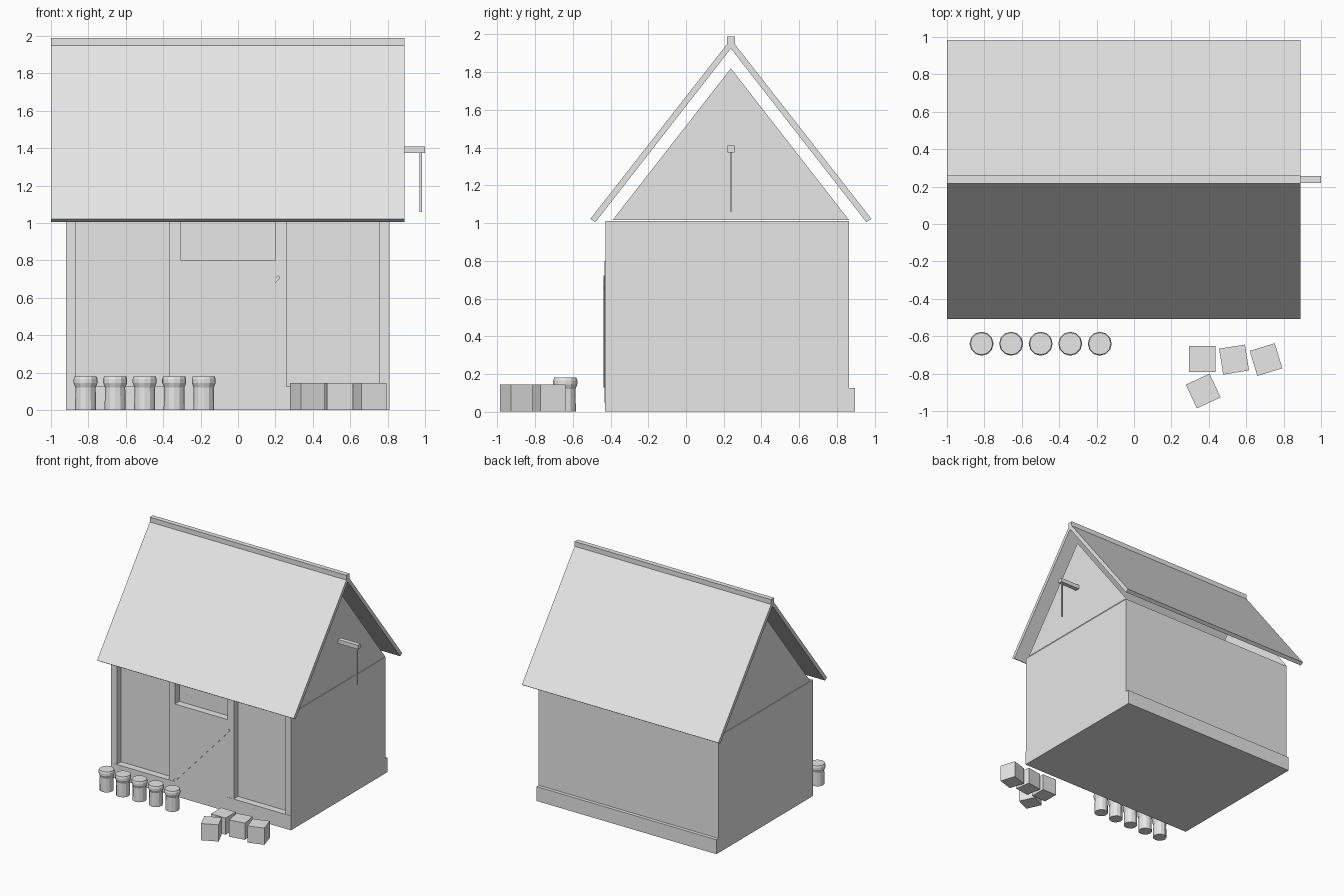
import bpy, bmesh, math
from mathutils import Matrix

if "Cube" in bpy.data.objects:
    bpy.data.objects.remove(bpy.data.objects["Cube"])

grey = bpy.data.materials.new("plain_grey")
grey.diffuse_color = (0.8, 0.8, 0.8, 1)
grey.use_nodes = True
grey.node_tree.nodes["Principled BSDF"].inputs["Base Color"].default_value = grey.diffuse_color


def add_object(name, bm):
    mesh = bpy.data.meshes.new(name)
    bm.to_mesh(mesh)
    bm.free()
    mesh.materials.append(grey)
    obj = bpy.data.objects.new(name, mesh)
    bpy.context.collection.objects.link(obj)
    return obj


def box(name, x, y, z, turn=None):
    """Box from (min, max) ranges, optionally turned about its centre."""
    bm = bmesh.new()
    bmesh.ops.create_cube(bm, size=1)
    size = [r[1] - r[0] for r in (x, y, z)]
    bmesh.ops.scale(bm, vec=size, verts=bm.verts)
    obj = add_object(name, bm)
    obj.location = [(r[0] + r[1]) / 2 for r in (x, y, z)]
    if turn:
        obj.rotation_euler = turn
    return obj


def extrude_x(name, profile, x0, x1):
    """Solid made by running a (y, z) profile along x."""
    bm = bmesh.new()
    face = bm.faces.new([bm.verts.new((x0, y, z)) for y, z in profile])
    out = bmesh.ops.extrude_face_region(bm, geom=[face])
    verts = [v for v in out["geom"] if isinstance(v, bmesh.types.BMVert)]
    bmesh.ops.translate(bm, verts=verts, vec=(x1 - x0, 0, 0))
    bmesh.ops.recalc_face_normals(bm, faces=bm.faces)
    return add_object(name, bm)


LEFT, RIGHT, RIDGE_Y = -0.92, 0.81, 0.238

# Plinth and walls
box("plinth", (LEFT, RIGHT), (-0.43, 0.895), (0, 0.125))
box("walls", (LEFT, RIGHT), (-0.37, 0.865), (0.125, 1.01))

# Front posts
for x0, x1 in ((LEFT, -0.865), (-0.365, -0.305), (0.2, 0.26), (0.755, RIGHT)):
    box("front_post", (x0, x1), (-0.428, -0.37), (0.125, 1.01))

# Door with its diagonal brace
box("door", (-0.305, 0.2), (-0.431, -0.37), (0.045, 0.8))
dx, dz, cx, cz = 0.53, 0.58, -0.045, 0.425
length = math.hypot(dx, dz)
box("door_brace", (cx - length / 2, cx + length / 2), (-0.438, -0.431),
    (cz - 0.009, cz + 0.009), (0, -math.atan2(dz, dx), 0))

# Gable triangles facing outwards
for x, order in ((LEFT, -1), (RIGHT, 1)):
    bm = bmesh.new()
    tri = [(-0.39, 1.015), (0.865, 1.015), (RIDGE_Y, 1.82)][::order]
    bm.faces.new([bm.verts.new((x, y, z)) for y, z in tri])
    add_object("gable", bm)

# Roof slabs, mirrored about the ridge, and the ridge beam
for s, name in ((-1, "front_roof"), (1, "back_roof")):
    section = [(0, 1.975), (0.745, 1.022), (0.718, 1.005), (0, 1.925)]
    extrude_x(name, [(RIDGE_Y + s * y, z) for y, z in section], -1, 0.89)
box("ridge_beam", (-1, 0.89), (RIDGE_Y - 0.021, RIDGE_Y + 0.021), (1.945, 1.99))

# Hoist beam and rope
box("hoist_beam", (0.8, 1.0), (RIDGE_Y - 0.019, RIDGE_Y + 0.019), (1.375, 1.41))
box("hoist_rope", (0.97, 0.985), (RIDGE_Y - 0.006, RIDGE_Y + 0.006), (1.06, 1.38))

# Row of barrels
SIDES = 12
PROFILE = [(0.056, 0), (0.056, 0.02), (0.054, 0.12), (0.064, 0.145),
           (0.064, 0.165), (0.059, 0.18)]
for i in range(5):
    bm = bmesh.new()
    rings = []
    for r, z in PROFILE:
        rings.append([bm.verts.new((r * math.cos(a), r * math.sin(a), z))
                      for a in (2 * math.pi * k / SIDES for k in range(SIDES))])
    for low, high in zip(rings, rings[1:]):
        for k in range(SIDES):
            n = (k + 1) % SIDES
            bm.faces.new((low[k], low[n], high[n], high[k]))
    bm.faces.new(rings[0][::-1])
    bm.faces.new(rings[-1])
    add_object("barrel", bm).location = (-0.815 + 0.158 * i, -0.64, 0)

# Crates
for x, y, angle in ((0.365, -0.722, 0), (0.535, -0.725, 9),
                    (0.706, -0.725, 17), (0.37, -0.893, 25)):
    box("crate", (x - 0.07, x + 0.07), (y - 0.07, y + 0.07), (0, 0.145),
        (0, 0, math.radians(angle)))
